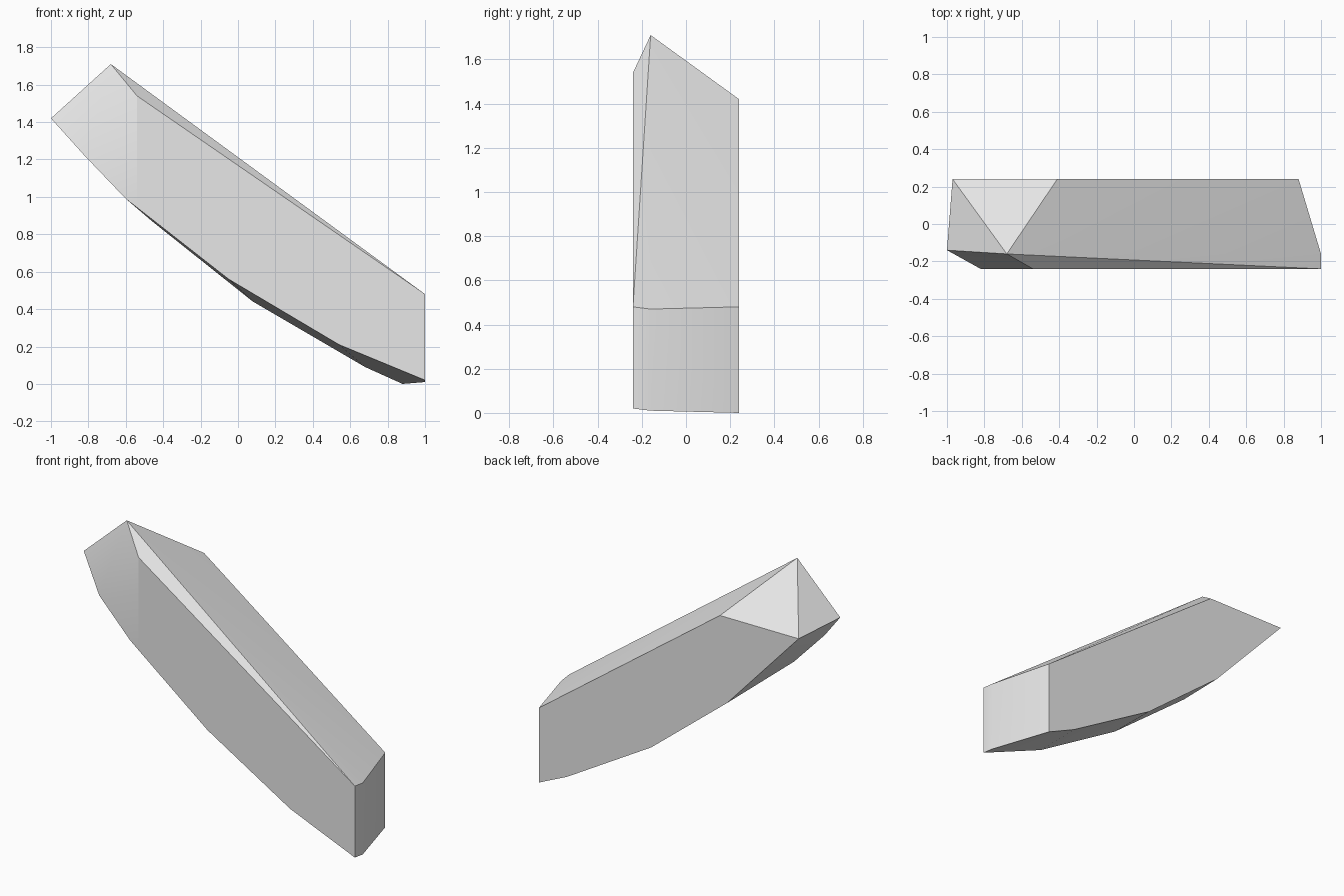
import bpy
import bmesh
import math

cube = bpy.data.objects.get("Cube")
if cube:
    bpy.data.objects.remove(cube, do_unlink=True)

grey = bpy.data.materials.new("plain_grey")
grey.use_nodes = True
colour = (0.8, 0.8, 0.8, 1)
grey.diffuse_color = colour
grey.node_tree.nodes["Principled BSDF"].inputs["Base Color"].default_value = colour

FRONT, BACK, EDGE = -0.24, 0.24, -0.16
bm = bmesh.new()


def point(x, y, z):
    return bm.verts.new((x, y, z))


def profile(y, points):
    return [point(x, y, z) for x, z in points]


# Curved undersides of the two flat sides, from the raised tip to the foot
f_tip, f_low, f_cut, f_mid, f_near, f_foot = profile(FRONT, [
    (-0.82, 1.22), (-0.6, 0.99), (-0.54, 0.943), (-0.05, 0.56), (0.54, 0.21), (1, 0.02)])
b_tip, b_low, b_mid, b_near, b_foot = profile(BACK, [
    (-0.97, 1.42), (-0.46, 0.87), (0.08, 0.44), (0.68, 0.09), (0.88, 0)])

# Upper corners of the sides
f_top, f_end = profile(FRONT, [(-0.54, 1.54), (1, 0.48)])
b_top, b_end = profile(BACK, [(-0.41, 1.42), (0.88, 0.48)])

# Ridge, tip and end corners between the sides
peak, m_end, m_foot = profile(EDGE, [(-0.68, 1.71), (1, 0.47), (1, 0.01)])
tip = point(-1, -0.14, 1.42)

faces = [
    # Front and back sides
    (f_tip, f_low, f_cut, f_top),
    (f_cut, f_mid, f_near, f_foot, f_end, f_top),
    (b_tip, b_low, b_mid, b_near, b_foot, b_end, b_top),
    # Raised tip
    (f_tip, f_top, peak, tip),
    (tip, peak, b_tip),
    (peak, b_top, b_tip),
    # Sloping top
    (peak, f_top, f_end),
    (peak, b_end, b_top),
    (peak, m_end, b_end),
    (peak, f_end, m_end),
    # Lower end
    (f_end, f_foot, m_foot, m_end),
    (m_end, m_foot, b_foot, b_end),
    # Underside
    (tip, b_tip, f_tip),
    (f_tip, b_tip, b_low, f_low),
    (f_low, b_low, b_mid, f_mid, f_cut),
    (f_mid, b_mid, b_near, f_near),
    (f_near, b_near, b_foot, m_foot, f_foot),
]
for corners in faces:
    bm.faces.new(corners)
bmesh.ops.recalc_face_normals(bm, faces=bm.faces[:])

# Keep the main front side flat where it meets the tip
bm.edges.get((f_cut, f_top)).smooth = False

mesh = bpy.data.meshes.new("angled_slab")
bm.to_mesh(mesh)
bm.free()
mesh.materials.append(grey)
slab = bpy.data.objects.new("angled_slab", mesh)
bpy.context.collection.objects.link(slab)

for obj in bpy.context.selected_objects:
    obj.select_set(False)
bpy.context.view_layer.objects.active = slab
slab.select_set(True)
bpy.ops.object.shade_smooth_by_angle(angle=math.radians(30), keep_sharp_edges=True)
